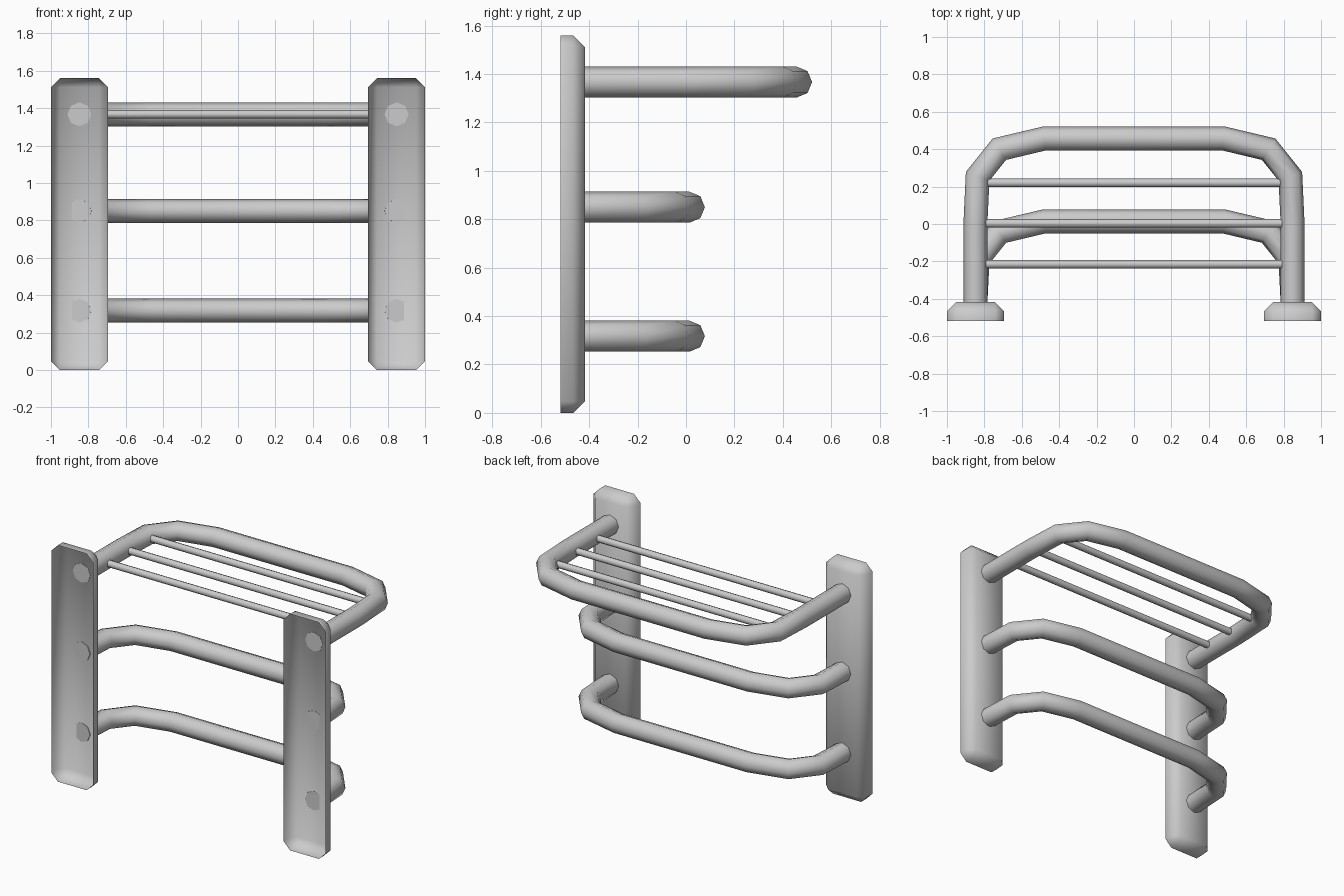
import bpy, bmesh, math
from mathutils import Vector

if "Cube" in bpy.data.objects:
    bpy.data.objects.remove(bpy.data.objects["Cube"])


def finish(bm, name, angle=50):
    bmesh.ops.recalc_face_normals(bm, faces=bm.faces)
    me = bpy.data.meshes.new(name)
    bm.to_mesh(me)
    bm.free()
    ob = bpy.data.objects.new(name, me)
    bpy.context.collection.objects.link(ob)
    bpy.ops.object.select_all(action='DESELECT')
    ob.select_set(True)
    bpy.context.view_layer.objects.active = ob
    bpy.ops.object.shade_smooth_by_angle(angle=math.radians(angle))
    return ob


def tube(name, path, z, r, sides=8):
    """Mitred tube along a horizontal (x, y) path, with capped ends."""
    bm = bmesh.new()
    pts = [Vector((x, y, z)) for x, y in path]
    up = Vector((0, 0, 1))
    rings = []
    for i, p in enumerate(pts):
        a = (p - pts[i - 1]).normalized() if i > 0 else None
        b = (pts[i + 1] - p).normalized() if i < len(pts) - 1 else None
        a, b = a or b, b or a
        n = (a + b).normalized().cross(up)
        miter = 1 / (a + b).normalized().dot(a)
        ring = []
        for k in range(sides):
            t = 2 * math.pi * k / sides
            ring.append(bm.verts.new(p + n * (r * miter * math.cos(t)) + up * (r * math.sin(t))))
        rings.append(ring)
    for r0, r1 in zip(rings, rings[1:]):
        for k in range(sides):
            j = (k + 1) % sides
            bm.faces.new((r0[k], r0[j], r1[j], r1[k]))
    bm.faces.new(rings[0])
    bm.faces.new(rings[-1])
    return finish(bm, name)


def plate(name, cx):
    """Chamfered upright, open on the wall side."""
    bm = bmesh.new()
    bmesh.ops.create_cube(bm, size=1)
    for v in bm.verts:
        v.co = Vector((cx + v.co.x * 0.305, -0.468 + v.co.y * 0.1, 0.78 + v.co.z * 1.56))
    back = min(bm.faces, key=lambda f: f.calc_center_median().y)
    bmesh.ops.delete(bm, geom=[back], context='FACES_ONLY')
    edges = [e for e in bm.edges if not e.is_boundary]
    bmesh.ops.bevel(bm, geom=edges, offset=0.048, segments=1, affect='EDGES', profile=0.5)
    return finish(bm, name)


# wall uprights
for side, cx in (("left", -0.8475), ("right", 0.8475)):
    plate(side + "_upright", cx)


def rail(name, z, shift, straight):
    half = [(-0.848, -0.42)] + straight + [
        (-0.836, 0.255 + shift), (-0.72, 0.40 + shift), (-0.48, 0.457 + shift)]
    tube(name, half + [(-x, y) for x, y in reversed(half)], z, 0.064)


# bent rails
rail("shelf_rail", 1.367, 0, [(-0.848, 0.0)])
rail("middle_rail", 0.85, -0.443, [])
rail("lower_rail", 0.317, -0.443, [])

# thin shelf rods
for i, y in enumerate((-0.215, 0.003, 0.22)):
    tube(f"shelf_rod_{i + 1}", [(-0.79, y), (0.79, y)], 1.367, 0.023)
